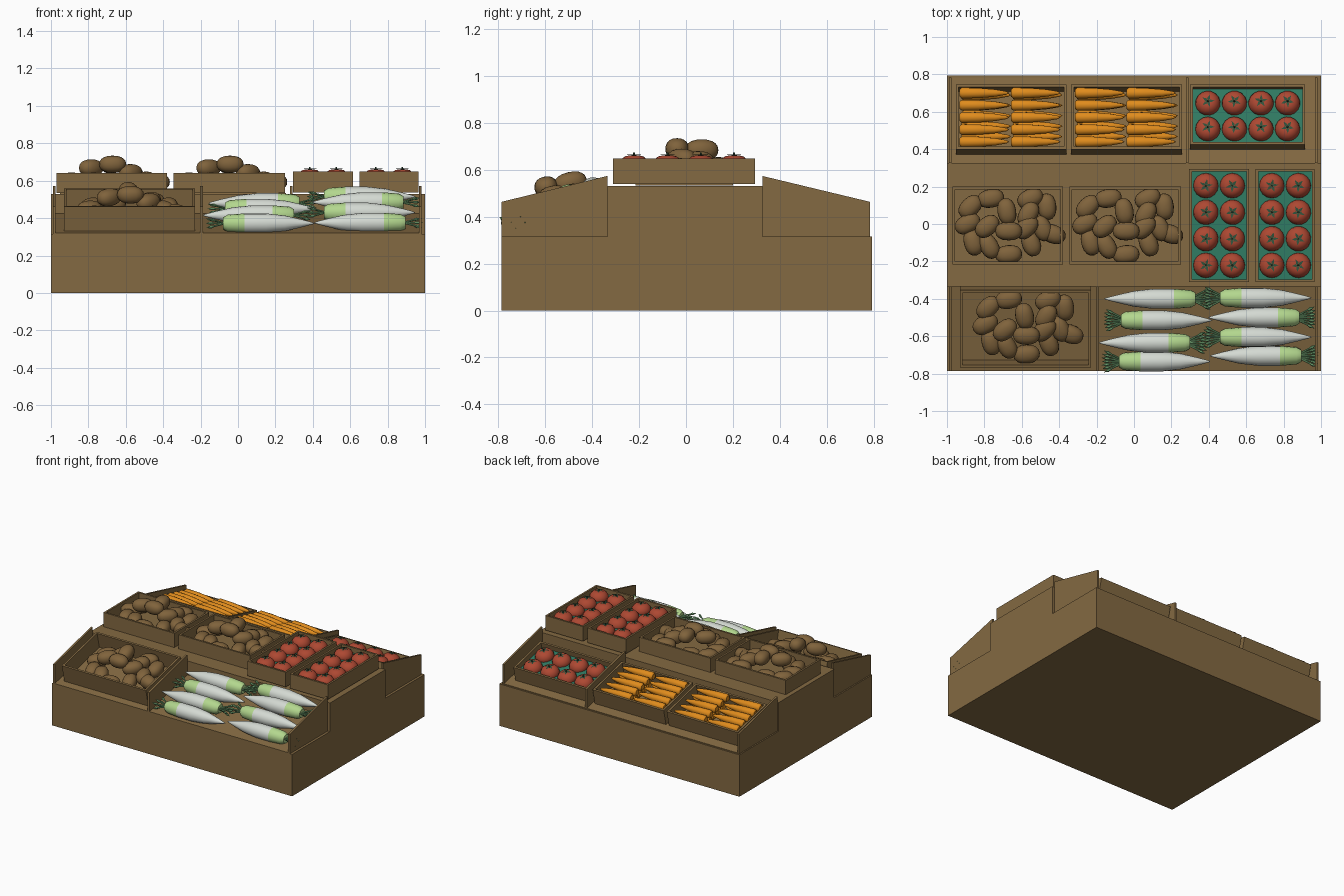
import bpy, bmesh, math
from mathutils import Matrix, Vector

if "Cube" in bpy.data.objects:
    bpy.data.objects.remove(bpy.data.objects["Cube"])

T = Matrix.Translation
def R(a, axis): return Matrix.Rotation(a, 4, axis)

def material(name, rgb):
    m = bpy.data.materials.new(name)
    m.diffuse_color = (*rgb, 1)
    m.use_nodes = True
    m.node_tree.nodes["Principled BSDF"].inputs["Base Color"].default_value = m.diffuse_color
    return m

WOOD = material("brown_wood", (0.23, 0.143, 0.054))
POTATO = material("potato_skin", (0.215, 0.125, 0.045))
CARROT = material("carrot_orange", (0.74, 0.26, 0.012))
TOMATO = material("tomato_red", (0.42, 0.065, 0.032))
TEAL = material("teal_liner", (0.03, 0.2, 0.125))
STEM = material("dark_stem", (0.03, 0.085, 0.045))
WHITE = material("radish_white", (0.66, 0.7, 0.65))
PALE = material("pale_green", (0.45, 0.68, 0.27))
LEAF = material("leaf_green", (0.17, 0.38, 0.17))

def finish(bm, name, mats, smooth=False):
    bmesh.ops.recalc_face_normals(bm, faces=bm.faces[:])
    me = bpy.data.meshes.new(name)
    for f in bm.faces:
        f.smooth = smooth
    bm.to_mesh(me)
    bm.free()
    for m in mats:
        me.materials.append(m)
    return me

def place(name, mesh, matrix=Matrix()):
    ob = bpy.data.objects.new(name, mesh)
    bpy.context.collection.objects.link(ob)
    ob.matrix_world = matrix
    return ob

def add_box(bm, lo, hi, mat=0):
    lo, hi = Vector(lo), Vector(hi)
    m = T((lo + hi) / 2) @ Matrix.Diagonal((*(hi - lo), 1))
    vs = bmesh.ops.create_cube(bm, size=1, matrix=m)["verts"]
    for f in {f for v in vs for f in v.link_faces}:
        f.material_index = mat

def box(name, lo, hi, mat=WOOD):
    bm = bmesh.new()
    add_box(bm, lo, hi)
    return place(name, finish(bm, name, [mat]))

def prism(name, x0, x1, pts):
    """Side outline in y, z given a width along x."""
    bm = bmesh.new()
    a = bm.faces.new([bm.verts.new((x0, y, z)) for y, z in pts])
    ext = bmesh.ops.extrude_face_region(bm, geom=[a])["geom"]
    bmesh.ops.translate(bm, vec=(x1 - x0, 0, 0),
                        verts=[g for g in ext if isinstance(g, bmesh.types.BMVert)])
    return place(name, finish(bm, name, [WOOD]))

def crate(name, w, d, h, matrix, liner=None):
    """Open tray, centred on its floor, with an optional raised liner."""
    bm = bmesh.new()
    x, y, t = w / 2, d / 2, 0.014
    add_box(bm, (-x, -y, 0), (x, y, t))
    for s in (-1, 1):
        add_box(bm, (min(s*x, s*(x-t)), -y, 0), (max(s*x, s*(x-t)), y, h))
        add_box(bm, (-x+t, min(s*y, s*(y-t)), 0), (x-t, max(s*y, s*(y-t)), h))
    if liner:
        add_box(bm, (-x+t, -y+t, t), (x-t, y-t, liner), 1)
    place(name, finish(bm, name, [WOOD, TEAL]), matrix)

def add_lathe(bm, profile, n, matrix=Matrix(), rule=lambda t: 0):
    """Revolve (position, radius) points about the x axis."""
    rings = []
    for t, r in profile:
        if r == 0:
            rings.append([bm.verts.new(matrix @ Vector((t, 0, 0)))] * n)
        else:
            rings.append([bm.verts.new(matrix @ Vector((t, r*math.cos(2*math.pi*i/n),
                          r*math.sin(2*math.pi*i/n)))) for i in range(n)])
    for k in range(len(profile) - 1):
        for i in range(n):
            j = (i + 1) % n
            vs = dict.fromkeys((rings[k][i], rings[k][j], rings[k+1][j], rings[k+1][i]))
            f = bm.faces.new(list(vs))
            f.material_index = rule((profile[k][0] + profile[k+1][0]) / 2)

# Stand: wide base, raised centre, sloped bays with dividers
box("base", (-1, -0.785, 0), (1, 0.793, 0.315))
box("centre_step", (-1, -0.335, 0.315), (1, 0.325, 0.53))
for side, s, edge, xs in (("front", -1, 0.785, (-0.983, -0.195, 0.975)),
                          ("back", 1, 0.783, (-0.983, 0.285, 0.975))):
    inner = 0.335 if s < 0 else 0.325
    prism(side + "_sloped_floor", -0.983, 0.975,
          [(s*edge, 0.315), (s*inner, 0.315), (s*inner, 0.425), (s*edge, 0.32)])
    for x in xs:
        prism(side + "_divider", x - 0.007, x + 0.007,
              [(s*edge, 0.315), (s*inner, 0.315), (s*inner, 0.573), (s*edge, 0.463)])

TILT = math.atan(0.235)
FRONT = T((0, -0.56, 0.374)) @ R(TILT, 'X')
BACK = T((0, 0.56, 0.374)) @ R(-TILT, 'X')

# Potato: rounded, slightly blocky ellipsoid
bm = bmesh.new()
bmesh.ops.create_uvsphere(bm, u_segments=16, v_segments=10, radius=1)
for v in bm.verts:
    v.co = Vector([math.copysign(abs(c) ** 0.88, c) for c in v.co])
    v.co = Vector((v.co.x * 0.072, v.co.y * 0.05, v.co.z * 0.046))
potato = finish(bm, "potato", [POTATO], True)

# Pile layout: x, y, height, heading in degrees
PILE = [(-.09, .145, .06, 10), (-.2, .1, .06, 45), (-.215, .01, .065, 30),
        (-.185, -.09, .06, 105), (-.1, -.11, .065, 120), (.005, -.155, .06, 5),
        (.125, -.095, .06, 110), (.24, -.045, .06, 160), (.185, -.015, .07, 115),
        (.21, .1, .06, 95), (.12, .145, .075, 25), (-.005, .075, .15, 100),
        (-.11, -.005, .135, 40), (.005, -.03, .155, 0), (.11, .06, .1, 60),
        (.1, -.01, .11, 45)]
for m, w, d, h in ((T((-0.675, -0.008, 0.533)), 0.59, 0.415, 0.107),
                   (T((-0.047, -0.008, 0.533)), 0.595, 0.415, 0.107),
                   (FRONT @ T((-0.58, 0.03, 0)), 0.7, 0.425, 0.132)):
    crate("potato_crate", w, d, h, m)
    for x, y, z, a in PILE:
        place("potato", potato, m @ T((x, y, z)) @ R(math.radians(a), 'Z'))

# Tomato: flattened ball with dimpled top, star calyx and stem
bm = bmesh.new()
bmesh.ops.create_uvsphere(bm, u_segments=16, v_segments=10, radius=0.067)
for v in bm.verts:
    r = v.co.xy.length
    v.co.z *= 0.8
    if v.co.z > 0:
        v.co.z -= 0.009 * max(0, 1 - r / 0.035)
for i in range(5):
    a = R(2 * math.pi * i / 5, 'Z')
    f = bm.faces.new([bm.verts.new(a @ Vector(p)) for p in
                      ((0, 0, .047), (.014, -.008, .052), (.036, 0, .051), (.014, .008, .052))])
    f.material_index = 1
add_lathe(bm, [(.038, .006), (.06, .004), (.06, 0)], 6, R(-math.pi/2, 'Y'), lambda t: 1)
tomato = finish(bm, "tomato", [TOMATO, STEM], True)

for m, w, d, nx, ny in ((T((0.455, -0.008, 0.538)), 0.32, 0.605, 2, 4),
                        (T((0.808, -0.008, 0.538)), 0.315, 0.605, 2, 4),
                        (BACK @ T((0.608, 0, 0)), 0.615, 0.33, 4, 2)):
    crate("tomato_crate", w, d, 0.11, m, 0.07)
    for i in range(nx):
        for j in range(ny):
            x, y = (i - (nx-1)/2) * 0.142, (j - (ny-1)/2) * 0.142
            place("tomato", tomato, m @ T((x, y, 0.075)) @ R(i*2 + j*1.3, 'Z'))

# Carrots: tapered roots in two columns and two layers
bm = bmesh.new()
add_lathe(bm, [(0, 0), (0, .02), (.012, .03), (.1, .028), (.19, .02), (.25, .009), (.265, 0)], 12)
carrot = finish(bm, "carrot", [CARROT], True)
for cx in (-0.657, -0.04):
    m = BACK @ T((cx, -0.015, 0))
    crate("carrot_crate", 0.592, 0.355, 0.118, m)
    for col in (-0.275, 0.0):
        for j in range(5):
            y = (j - 2) * 0.067
            place("carrot", carrot, m @ T((col, y, 0.107)))
            place("carrot_lower", carrot, m @ T((col + 0.01, y * 0.85 + 0.02, 0.06)))

# Long radish: white root, pale green shoulder, fan of leaf stalks
bm = bmesh.new()
add_lathe(bm, [(0, 0), (0, .032), (.025, .046), (.115, .053), (.23, .053), (.33, .042),
               (.42, .021), (.48, .005), (.49, 0)], 16, rule=lambda t: 1 if t < .115 else 0)
for i in range(7):
    a = math.radians(180 + (i - 3) * 9)
    m = T((0.01, (3 - i) * 0.004, 0)) @ R(a, 'Z') @ R(math.radians((i % 3 - 1) * 14), 'Y')
    add_lathe(bm, [(0, .006), (.06, .005), (.08, .009), (.105, 0)], 6, m, lambda t: 2)
radish = finish(bm, "long_radish", [WHITE, PALE, LEAF], True)

# Head position x, row y, direction of the tip, height
for x, y, way, z in ((.33, -.4, -1, .48), (-.07, -.515, 1, .45), (.3, -.635, -1, .415),
                     (-.08, -.735, 1, .372), (.46, -.395, 1, .515), (.885, -.5, -1, .485),
                     (.46, -.605, 1, .43), (.895, -.705, -1, .375)):
    place("long_radish", radish, T((x, y, z)) @ R(0 if way > 0 else math.pi, 'Z'))

# Keep hard rims crisp on the smooth produce
for ob in bpy.data.objects:
    ob.select_set(ob.data in (potato, tomato, carrot, radish))
for me in (tomato, carrot, radish):
    me.set_sharp_from_angle(angle=math.radians(50))
